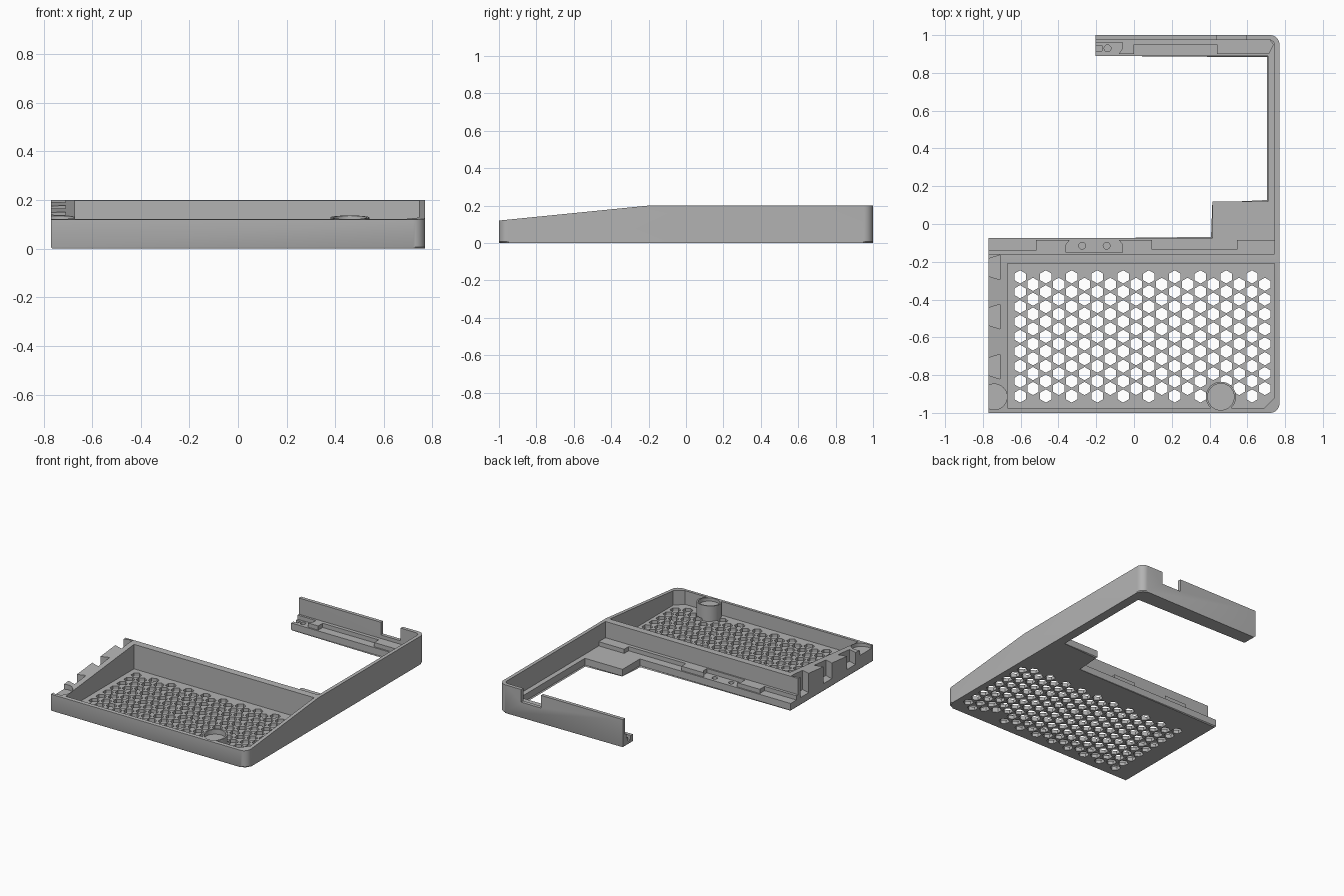
import bpy, bmesh, math
from mathutils import Vector

if "Cube" in bpy.data.objects:
    bpy.data.objects.remove(bpy.data.objects["Cube"])

grey = bpy.data.materials.new("mid grey")
grey.diffuse_color = (0.45, 0.45, 0.45, 1)
grey.use_nodes = True
grey.node_tree.nodes["Principled BSDF"].inputs["Base Color"].default_value = grey.diffuse_color


def arc(cx, cy, r, a0, a1, n=8):
    return [(cx + r * math.cos(math.radians(a0 + (a1 - a0) * i / n)),
             cy + r * math.sin(math.radians(a0 + (a1 - a0) * i / n))) for i in range(n + 1)]


def circle(cx, cy, r, n=40, start=0):
    return arc(cx, cy, r, start, start + 360, n)[:-1]


def prism(name, outlines, z0, z1, chamfer=0, slope=False):
    """Extrude counter-clockwise outlines; optionally chamfer the base and slice the sloped top."""
    bm = bmesh.new()
    for pts in outlines:
        low = [bm.verts.new((x, y, z0)) for x, y in pts]
        top = [bm.verts.new((x, y, z1)) for x, y in pts]
        bm.faces.new(low[::-1])
        bm.faces.new(top)
        for i in range(len(pts)):
            j = (i + 1) % len(pts)
            bm.faces.new((low[i], low[j], top[j], top[i]))
    if chamfer:
        edges = [e for e in bm.edges if all(abs(v.co.z - z0) < 1e-6 for v in e.verts)]
        bmesh.ops.bevel(bm, geom=edges, offset=chamfer, segments=1, affect='EDGES')
    if slope:
        cut = bmesh.ops.bisect_plane(bm, geom=bm.verts[:] + bm.edges[:] + bm.faces[:],
                                     plane_co=(0, -1, 0.12), plane_no=Vector((0, -0.1, 1)).normalized(),
                                     clear_outer=True)
        rim = [e for e in bm.edges if e.is_boundary]
        bmesh.ops.holes_fill(bm, edges=rim, sides=0)
    bmesh.ops.recalc_face_normals(bm, faces=bm.faces)
    mesh = bpy.data.meshes.new(name)
    bm.to_mesh(mesh)
    bm.free()
    mesh.materials.append(grey)
    ob = bpy.data.objects.new(name, mesh)
    bpy.context.collection.objects.link(ob)
    return ob


def carve(target, cutter):
    mod = target.modifiers.new("carve", 'BOOLEAN')
    mod.operation = 'DIFFERENCE'
    mod.solver = 'EXACT'
    mod.object = cutter
    bpy.context.view_layer.objects.active = target
    bpy.ops.object.modifier_apply(modifier=mod.name)
    bpy.data.objects.remove(cutter)


# Whole body: tray block with the hooked arm behind it
outline = [(-0.77, -1)] + arc(0.72, -0.95, 0.05, -90, 0) + arc(0.72, 0.95, 0.05, 0, 90) + [
    (-0.205, 1), (-0.205, 0.89), (0.71, 0.89), (0.71, 0.12),
    (0.415, 0.12), (0.415, -0.075), (-0.77, -0.075)]
body = prism("case_body", [outline], 0, 0.2, chamfer=0.007, slope=True)

# Tray cavity, leaving a round post standing at the front
cavity = prism("tray_cavity_cutter", [[(-0.67, -0.975), (0.69, -0.975), (0.745, -0.92),
                                       (0.745, -0.21), (-0.67, -0.21)]], 0.025, 0.4)
carve(cavity, prism("post_cutter", [circle(0.46, -0.915, 0.08)], 0, 0.5))
carve(body, cavity)

# Space above the rear ledge and inside the arm
rear = [(-0.9, -0.16), (0.745, -0.16)] + arc(0.715, 0.945, 0.03, 0, 90, 6) + [(-0.9, 0.975)]
carve(body, prism("rear_cutter", [rear], 0.055, 0.4))

# Staggered hexagonal vents
hexes = []
for col in range(20):
    for row in range(9 - col % 2):
        x = -0.603 + col * 0.0682
        y = -0.28 - row * 0.0788 - (col % 2) * 0.0394
        if math.hypot(x - 0.46, y + 0.915) > 0.075:
            hexes.append(circle(x, y, 0.035, 6, 30))
carve(body, prism("vent_cutter", hexes, -0.1, 0.04))

# Dovetail slots in the left wall
slots = [[(-0.8, y - 0.037), (-0.71, y - 0.065), (-0.71, y + 0.065), (-0.8, y + 0.037)]
         for y in (-0.23, -0.49, -0.755)]
carve(body, prism("dovetail_cutter", slots, 0.055, 0.4))

# Round magnet pockets at the front
carve(body, prism("magnet_cutter", [circle(-0.74, -0.915, 0.068), circle(0.46, -0.915, 0.07)], 0.1, 0.4))

# Port opening in the rear wall
carve(body, prism("port_cutter", [[(0.44, 0.96), (0.595, 0.96), (0.595, 1.1), (0.44, 1.1)]], 0.11, 0.4))

# Screw holes in the joint tabs, and a key slot at the arm end
holes = [circle(x, y, 0.018, 20) for x, y in ((-0.275, -0.115), (-0.145, -0.115), (-0.14, 0.93))]
holes.append([(-0.3, 0.915), (-0.17, 0.915), (-0.17, 0.945), (-0.3, 0.945)])
carve(body, prism("screw_cutter", holes, 0.025, 0.4))

# Stepped lips on the ledges
front_lip = [(-0.77, -0.161), (0.746, -0.161), (0.746, -0.085), (0.545, -0.085), (0.545, -0.135),
             (0.095, -0.135), (0.095, -0.085), (-0.08, -0.085), (-0.06, -0.11), (-0.06, -0.15),
             (-0.36, -0.15), (-0.36, -0.11), (-0.34, -0.085), (-0.52, -0.085), (-0.52, -0.14),
             (-0.77, -0.14)]
rear_lip = [(-0.08, 0.9), (0, 0.9), (0, 0.95), (0.44, 0.95), (0.44, 0.9), (0.715, 0.9),
            (0.74, 0.95), (0.72, 0.976), (-0.205, 0.976), (-0.205, 0.96), (-0.06, 0.96), (-0.06, 0.93)]
parts = [body, prism("tray_ledge_lip", [front_lip], 0.05, 0.085),
         prism("arm_ledge_lip", [rear_lip], 0.05, 0.085)]

for ob in parts:
    bpy.ops.object.select_all(action='DESELECT')
    ob.select_set(True)
    bpy.context.view_layer.objects.active = ob
    bpy.ops.object.shade_smooth_by_angle(angle=math.radians(30))
